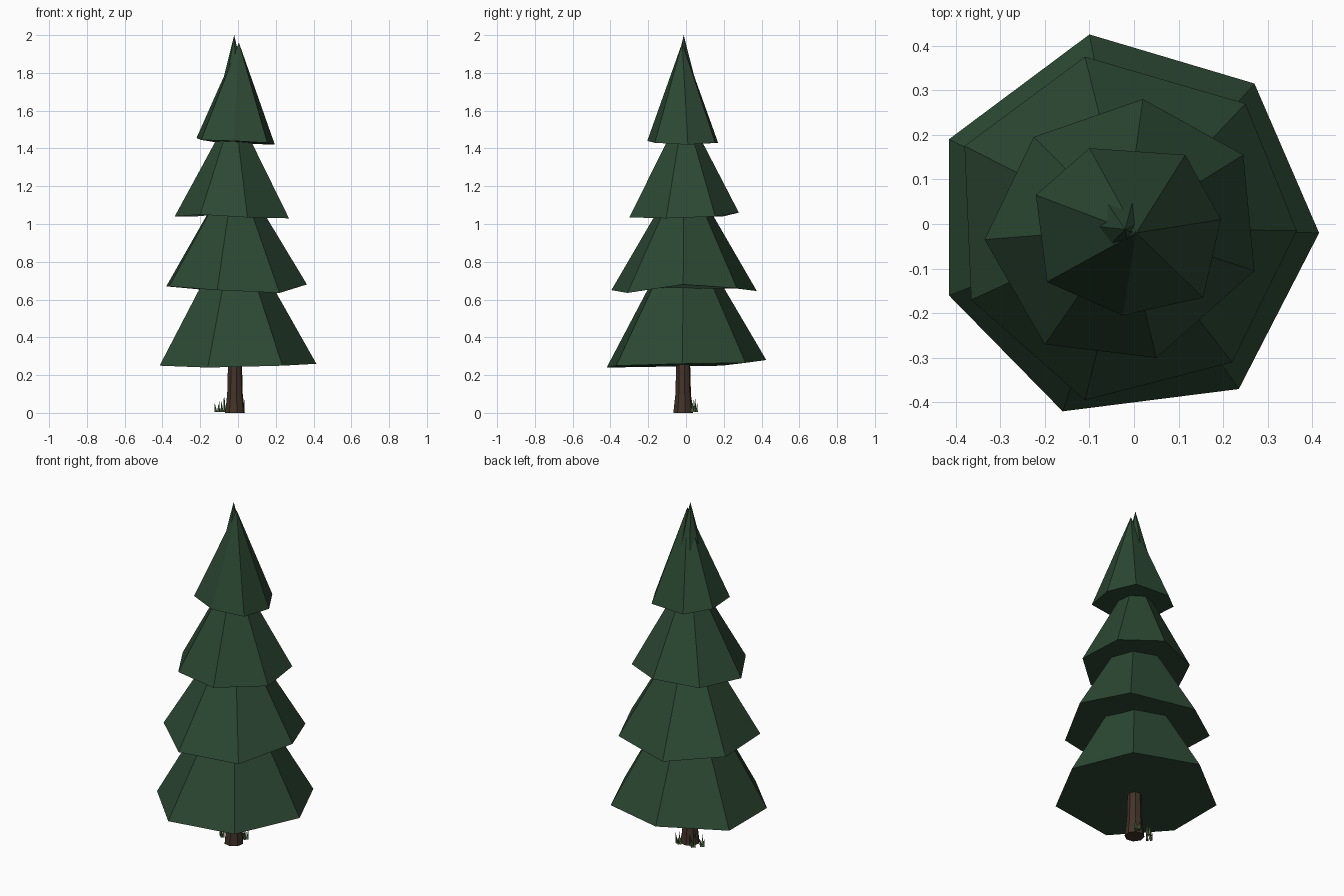
import bpy, bmesh, math, random

if "Cube" in bpy.data.objects:
    bpy.data.objects.remove(bpy.data.objects["Cube"])
random.seed(4)


def material(name, rgb):
    m = bpy.data.materials.new(name)
    m.diffuse_color = (*rgb, 1)
    m.use_nodes = True
    m.node_tree.nodes["Principled BSDF"].inputs["Base Color"].default_value = m.diffuse_color
    return m


NEEDLES = material("needles", (0.025, 0.065, 0.033))
BARK = material("bark", (0.055, 0.033, 0.022))
GRASS = material("grass", (0.09, 0.16, 0.06))


def finish(bm, name, mat):
    bmesh.ops.recalc_face_normals(bm, faces=bm.faces)
    me = bpy.data.meshes.new(name)
    bm.to_mesh(me)
    bm.free()
    me.materials.append(mat)
    ob = bpy.data.objects.new(name, me)
    bpy.context.collection.objects.link(ob)
    return ob


def add_cone(bm, rim, apex):
    ring = [bm.verts.new(p) for p in rim]
    tip = bm.verts.new(apex)
    for i, v in enumerate(ring):
        bm.faces.new((v, ring[(i + 1) % len(ring)], tip))
    bm.faces.new(ring[::-1])


def circle(x, y, z, r, n, turn=0.0):
    return [(x + r * math.cos(turn + math.tau * i / n),
             y + r * math.sin(turn + math.tau * i / n), z) for i in range(n)]


# Foliage tiers: uneven seven-sided cones, each rim and apex
tiers = {
    "bottom_tier": ([(.415, -.02, .26), (.27, .315, .265), (-.10, .425, .28), (-.415, .19, .25),
                     (-.415, -.16, .25), (-.16, -.42, .24), (.235, -.37, .25)], (-.015, -.01, 1.02)),
    "lower_middle_tier": ([(.365, -.015, .68), (.25, .27, .66), (-.11, .375, .645), (-.38, .175, .67),
                           (-.365, -.17, .67), (-.11, -.395, .65), (.22, -.31, .635)], (-.015, -.01, 1.31)),
    "upper_middle_tier": ([(.02, .28, 1.06), (.245, .155, 1.04), (.27, -.105, 1.03), (.05, -.30, 1.035),
                           (-.2, -.27, 1.05), (-.335, -.035, 1.04), (-.225, .195, 1.04)], (-.02, -.01, 1.62)),
    "top_tier": ([(-.10, .17, 1.43), (.115, .155, 1.43), (.195, .01, 1.42), (.155, -.165, 1.43),
                  (-.025, -.205, 1.44), (-.195, -.13, 1.445), (-.22, .065, 1.455)], (.005, -.02, 1.96)),
    # Slim spike that breaks through the top cone
    "tip_spike": (circle(-.02, -.005, 1.5, .125, 7, 0.4), (-.02, -.012, 2.0)),
}
for name, (rim, apex) in tiers.items():
    bm = bmesh.new()
    add_cone(bm, rim, apex)
    finish(bm, name, NEEDLES)

# Trunk with flared foot
bm = bmesh.new()
rings = [[bm.verts.new(p) for p in circle(-.016, -.015, z, r, 8, 0.2)]
         for z, r in ((0, .053), (.1, .042), (.25, .038), (.4, .035))]
for a, b in zip(rings, rings[1:]):
    for i in range(8):
        j = (i + 1) % 8
        bm.faces.new((a[i], a[j], b[j], b[i]))
bm.faces.new(rings[0][::-1])
bm.faces.new(rings[-1])
finish(bm, "trunk", BARK)

# Grass tufts around the back left of the trunk
bm = bmesh.new()
for x, y, tall in ((-.105, 0, .07), (-.07, .035, .1), (.015, .045, .08)):
    for k in range(4):
        a = k * math.tau / 4 + random.uniform(-.4, .4)
        bx, by = x + .012 * math.cos(a), y + .01 * math.sin(a)
        h = tall * random.uniform(.6, 1)
        add_cone(bm, circle(bx, by, 0.005, .008, 3, a),
                 (bx + .008 * math.cos(a), by + .006 * math.sin(a), h))
finish(bm, "grass_tufts", GRASS)
